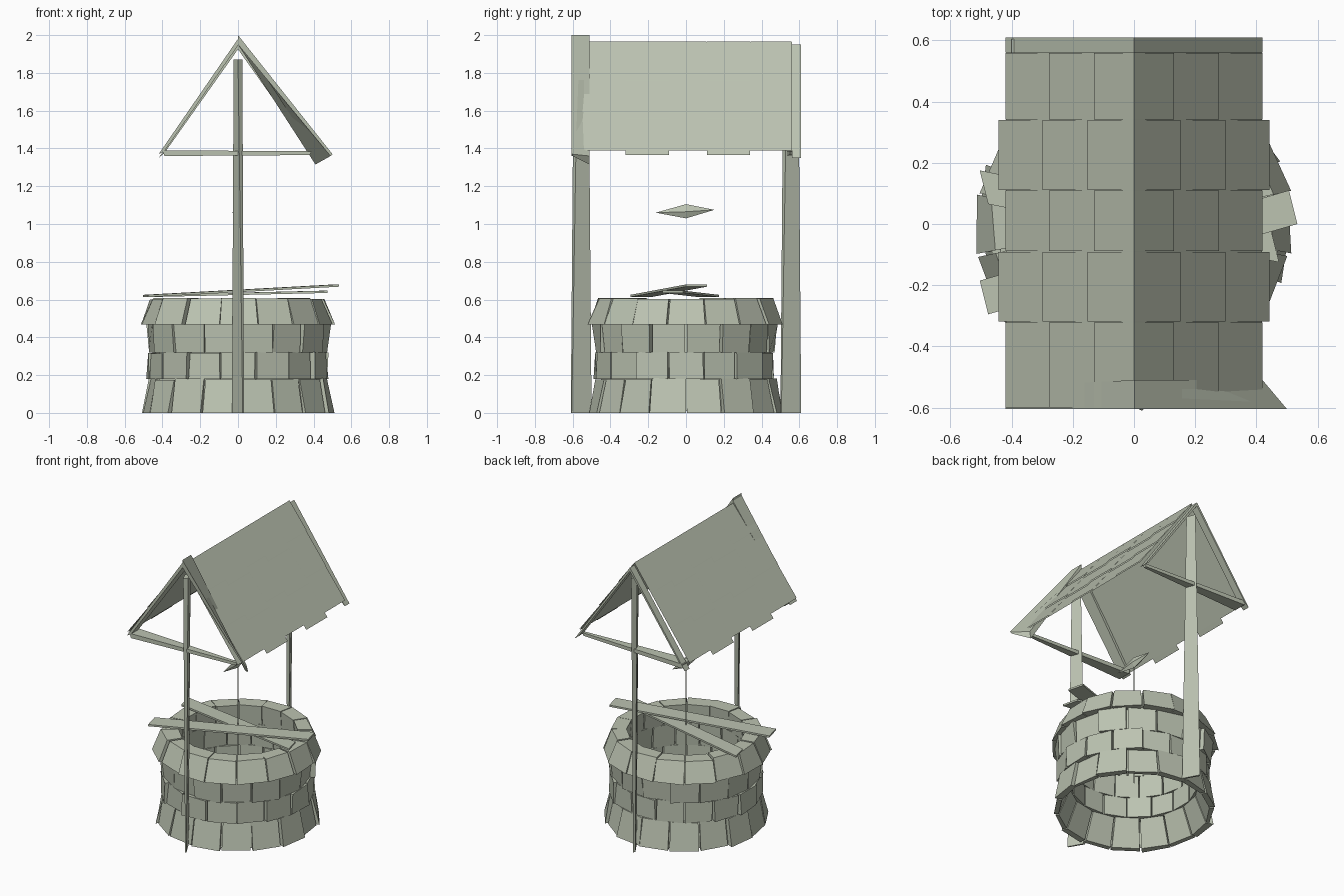
import bpy, bmesh, random
from math import sin, cos, tau

if "Cube" in bpy.data.objects:
    bpy.data.objects.remove(bpy.data.objects["Cube"])

random.seed(4)
BOX = [(0, 1, 2, 3), (7, 6, 5, 4), (0, 4, 5, 1), (1, 5, 6, 2), (2, 6, 7, 3), (3, 7, 4, 0)]
sage = bpy.data.materials.new("sage_grey")
sage.diffuse_color = (0.50, 0.545, 0.44, 1)
sage.use_nodes = True
sage.node_tree.nodes["Principled BSDF"].inputs["Base Color"].default_value = sage.diffuse_color


def make(name, verts, faces, solid=True):
    me = bpy.data.meshes.new(name)
    me.from_pydata(verts, [], faces)
    me.materials.append(sage)
    ob = bpy.data.objects.new(name, me)
    bpy.context.collection.objects.link(ob)
    if solid:
        bm = bmesh.new()
        bm.from_mesh(me)
        bmesh.ops.recalc_face_normals(bm, faces=bm.faces)
        bm.to_mesh(me)
        bm.free()
    return ob


def blocks(name, block_list):
    """One object from many 8-corner blocks (two end quads each)."""
    verts, faces = [], []
    for b in block_list:
        n = len(verts)
        verts += b
        faces += [tuple(n + i for i in f) for f in BOX]
    return make(name, verts, faces)


def rect_y(xz_a, xz_b, y0, y1):
    (xa, za), (xb, zb) = xz_a, xz_b
    return [(xa, y0, za), (xa, y1, za), (xb, y1, zb), (xb, y0, zb)]


# Stone ring: (z0, z1, outer radius low / high, inner radius low / high)
N = 16
courses = [(0.0, 0.18, 0.505, 0.468, 0.47, 0.40), (0.18, 0.32, 0.48, 0.477, 0.39, 0.39),
           (0.32, 0.475, 0.474, 0.485, 0.39, 0.38), (0.468, 0.605, 0.52, 0.465, 0.38, 0.37)]
for k, (z0, z1, r0, r1, i0, i1) in enumerate(courses):
    stones = []
    for i in range(N):
        a0 = tau * (i + 0.5 * (k % 2) + 0.03) / N
        a1 = a0 + tau * random.uniform(0.93, 0.98) / N
        d = random.uniform(-0.012, 0.012)
        t = random.uniform(-0.006, 0.004)

        def ring(z, r, ri):
            e = random.uniform(-0.008, 0.008)
            return [(ri * cos(a0), ri * sin(a0), z), ((r + d + e) * cos(a0), (r + d + e) * sin(a0), z),
                    ((r + d - e) * cos(a1), (r + d - e) * sin(a1), z), (ri * cos(a1), ri * sin(a1), z)]
        stones.append(ring(z0, r0, i0) + ring(z1 + t, r1, i1))
    blocks("stone_course_%d" % (k + 1), stones)

# Mortar sheet closing the gaps between the stones
rows = [(0.48, 0.01), (0.45, 0.18), (0.455, 0.59)]
make("mortar", [(r * cos(tau * i / N), r * sin(tau * i / N), z) for r, z in rows for i in range(N)],
     [(j * N + i, j * N + (i + 1) % N, (j + 1) * N + (i + 1) % N, (j + 1) * N + i)
      for j in range(2) for i in range(N)])

# Posts: skewed blades in plan, thicker towards the top; tapered cross beams
for s, side in ((-1, "front"), (1, "back")):
    cy = s * 0.555
    foot = [(-0.032, cy + 0.04, 0), (0.025, cy - 0.055, 0), (0.032, cy - 0.05, 0), (-0.025, cy + 0.055, 0)]
    head = [(-0.023, cy + 0.01, 1.87), (0.0, cy - 0.04, 1.87), (0.023, cy - 0.02, 1.87), (0, cy + 0.04, 1.87)]
    blocks(side + "_post", [foot + head])
    blocks(side + "_cross_beam", [rect_y((-0.40, 1.39), (-0.39, 1.36), s * 0.56 - 0.045, s * 0.56 + 0.045)
                                  + rect_y((0.39, 1.385), (0.38, 1.365), s * 0.56 - 0.01, s * 0.56 + 0.01)])

# Rafters under the gable ends; the front right one is longer and twisted
blocks("front_right_rafter", [rect_y((0, 2.0), (0, 1.95), -0.605, -0.51)
                              + [(0.50, -0.605, 1.37), (0.42, -0.51, 1.36),
                                 (0.41, -0.51, 1.315), (0.49, -0.60, 1.36)]])
blocks("front_left_rafter", [rect_y((0, 1.98), (0, 1.945), -0.605, -0.51)
                             + rect_y((-0.42, 1.37), (-0.39, 1.385), -0.605, -0.53)])
for s, side in ((-1, "left"), (1, "right")):
    blocks("back_%s_rafter" % side, [rect_y((0, 1.95), (0, 1.925), 0.56, 0.61)
                                     + rect_y((s * 0.42, 1.35), (s * 0.39, 1.375), 0.56, 0.61)])

# Roof: a deck sheet per slope, with overlapping tiles in five columns by three
# rows; alternate columns hang lower
cols = [-0.60, -0.32, -0.09, 0.11, 0.34, 0.56]
for s, side in ((-1, "left"), (1, "right")):
    def slope(x0, x1, y0, y1, h0, h1):
        return [(s * x, y, 1.963 - 1.375 * x + h)
                for x, y, h in ((x0, y0, h0), (x1, y0, h1), (x1, y1, h1), (x0, y1, h0))]
    make(side + "_roof_deck", slope(0, 0.418, -0.60, 0.56, 0, 0), [(0, 1, 2, 3)[::s]], False)
    verts, faces = [], []
    for c in range(5):
        drop = 0.022 * (c % 2)
        edges = [0, 0.13 + drop, 0.277 + drop, 0.42 + drop]
        for x0, x1 in zip(edges, edges[1:]):
            n = len(verts)
            verts += slope(x0, x1, cols[c] + 0.001, cols[c + 1] - 0.001, 0.003, 0.010)
            faces.append((n, n + 1, n + 2, n + 3)[::s])
    make(side + "_roof_tiles", verts, faces, False)


# Loose planks lying across the rim
def plank(name, a, b, w, t=0.012):
    section = ((-1, 0), (1, 0), (1, t), (-1, t))
    blocks(name, [[(p[0] - sy * w * 0.25, p[1] + sy * w, p[2] + dz) for p in (a, b) for sy, dz in section]])


plank("front_plank", (-0.49, -0.24, 0.613), (0.52, 0.055, 0.668), 0.055)
plank("back_plank", (-0.49, 0.12, 0.613), (0.46, -0.07, 0.635), 0.055)

# Pulley spindle and flat rope
make("spindle", [(0, -0.16, 1.06), (0, 0.15, 1.075), (-0.03, 0, 1.06), (0.015, 0, 1.065), (0, 0, 1.03), (0, 0, 1.105)],
     [(e, a, b) for e in (0, 1) for a, b in ((2, 4), (4, 3), (3, 5), (5, 2))])
make("rope", [(-0.005, 0, 0.2), (0.005, 0, 0.2), (0.005, 0, 1.05), (-0.005, 0, 1.05)], [(0, 1, 2, 3)])
